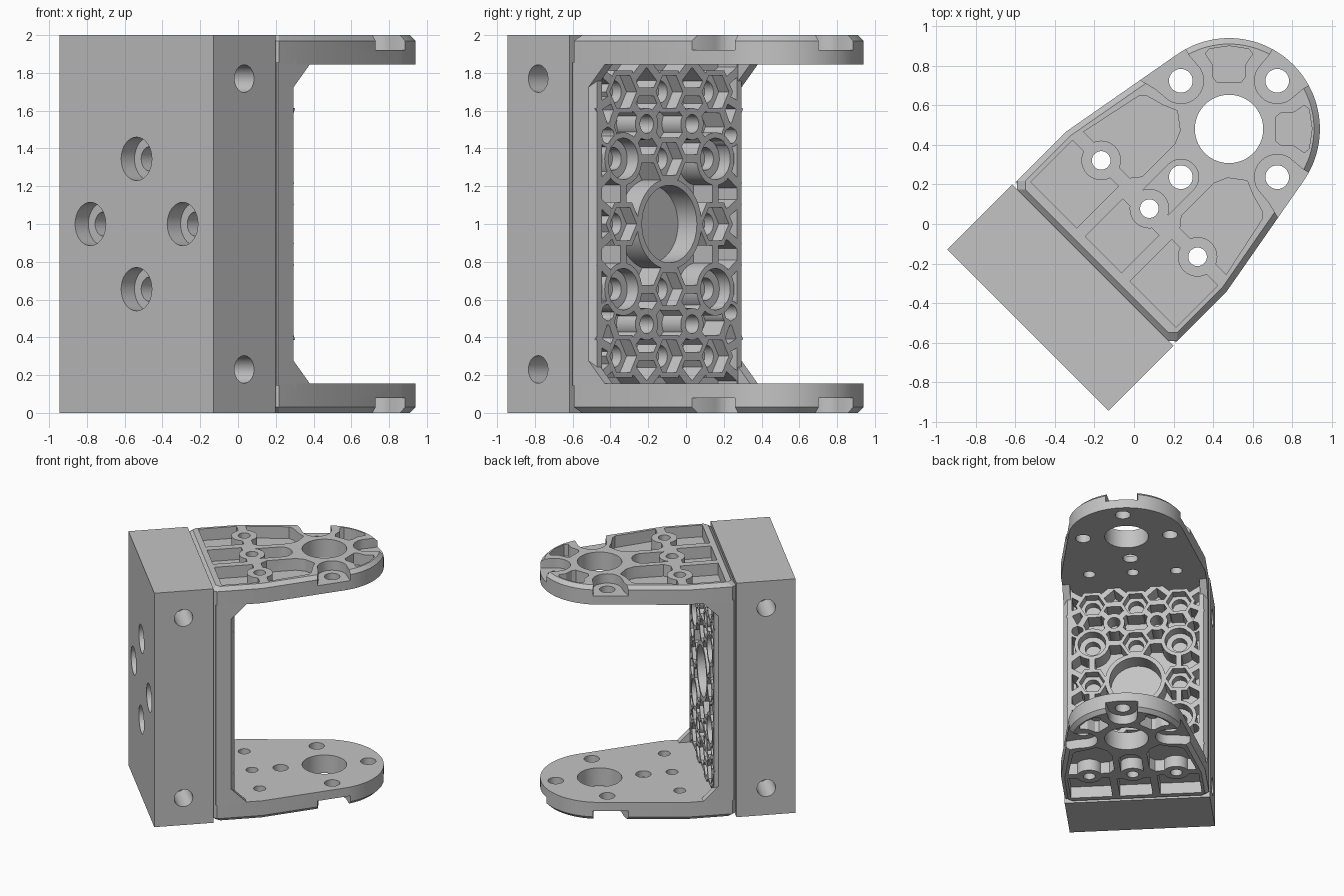
import bpy, bmesh
from math import cos, sin, pi, acos, atan2, hypot, radians
from mathutils import Matrix, Vector

if "Cube" in bpy.data.objects:
    bpy.data.objects.remove(bpy.data.objects["Cube"])

# One grey for the whole part
grey = bpy.data.materials.new("plain_grey")
grey.use_nodes = True
grey.diffuse_color = (0.55, 0.55, 0.55, 1)
grey.node_tree.nodes["Principled BSDF"].inputs["Base Color"].default_value = grey.diffuse_color

TURN = Matrix.Rotation(pi / 4, 3, "Z")   # the bracket points diagonally
BACK, REAR, FLOOR, FACE = -0.76, -0.295, -0.265, -0.124
HALF, THICK = 0.573, 0.155
EYE = 0.68                               # centre of the arm's round end
PITCH = 0.345                            # spacing of the bolt pattern
parts = []


def upright(a, b, h): return a, b, h
def flipped(a, b, h): return a, b, 2 - h
def facing(a, b, h): return h, a, b
def left_side(a, b, h): return a, h, b
def right_side(a, b, h): return a, -h, b


def add_loft(bm, rings, place, closed=False):
    """Skin a list of (points, height) rings; cap the ends or close the loop."""
    rows = [[bm.verts.new(TURN @ Vector(place(a, b, h))) for a, b in pts]
            for pts, h in rings]
    pairs = list(zip(rows, rows[1:])) + ([(rows[-1], rows[0])] if closed else [])
    for low, high in pairs:
        for i in range(len(low)):
            j = (i + 1) % len(low)
            bm.faces.new((low[i], low[j], high[j], high[i]))
    if not closed:
        bm.faces.new(rows[0])
        bm.faces.new(rows[-1])


def finish(name, bm):
    bmesh.ops.recalc_face_normals(bm, faces=bm.faces)
    mesh = bpy.data.meshes.new(name)
    bm.to_mesh(mesh)
    bm.free()
    mesh.materials.append(grey)
    obj = bpy.data.objects.new(name, mesh)
    bpy.context.collection.objects.link(obj)
    return obj


def loft(name, rings, place=upright):
    bm = bmesh.new()
    add_loft(bm, rings, place)
    obj = finish(name, bm)
    parts.append(obj)
    return obj


def circle(a, b, r, n=32):
    return [(a + r * cos(2 * pi * i / n), b + r * sin(2 * pi * i / n)) for i in range(n)]


def rect(a0, a1, b0, b1):
    return [(a0, b0), (a1, b0), (a1, b1), (a0, b1)]


def add_tube(bm, a, b, outer, inner, h0, h1, place, n=32):
    o, i = circle(a, b, outer, n), circle(a, b, inner, n)
    add_loft(bm, [(o, h0), (o, h1), (i, h1), (i, h0)], place, True)


def cut(obj, cutters):
    """Subtract a list of (rings, place) solids from an object."""
    bm = bmesh.new()
    for rings, place in cutters:
        add_loft(bm, rings, place)
    tool = finish("cutter", bm)
    tool.hide_render = True
    mod = obj.modifiers.new("cut", "BOOLEAN")
    mod.operation, mod.solver, mod.object = "DIFFERENCE", "EXACT", tool
    bpy.context.view_layer.update()
    graph = bpy.context.evaluated_depsgraph_get()
    mesh = bpy.data.meshes.new_from_object(obj.evaluated_get(graph))
    obj.modifiers.clear()
    obj.data = mesh
    bpy.data.objects.remove(tool)


# Mounting block with side holes and stepped rear holes
block_plan = rect(BACK, REAR, -0.577, 0.577)
block = loft("mounting_block", [(block_plan, 0), (block_plan, 2)])
holes = []
for z in (0.23, 1.77):
    for side in (left_side, right_side):
        c = circle(-0.53, z, 0.073)
        holes.append(([(c, 0.3), (c, 0.7)], side))
for v, z in ((PITCH, 1), (-PITCH, 1), (0, 1 + PITCH), (0, 1 - PITCH)):
    wide, slim = circle(v, z, 0.115), circle(v, z, 0.065)
    holes.append(([(wide, -0.9), (wide, -0.66), (slim, -0.66), (slim, -0.4)], facing))
cut(block, holes)


# Arms: tapered plates with a round end
def arm_outline(inset):
    half, r, c = HALF - inset, 0.46 - inset, 0.03
    du, rear = 0.09 - EYE, REAR + inset
    tangent = atan2(half, du) - acos(r / hypot(du, half))
    side = [(rear, half - c), (rear + c, half), (0.09, half)]
    arc = [(EYE + r * cos(t), r * sin(t))
           for t in (tangent * (1 - i / 24) for i in range(49))]
    return side + arc + [(u, -v) for u, v in reversed(side)]


def scallop(direction):
    """Recess round an edge bolt hole, flaring open to the rim."""
    pts = [(0.115 * cos(t), 0.115 * sin(t)) for t in
           (pi / 2 + pi * i / 16 for i in range(17))]
    pts += [(0.06, -0.12), (0.12, -0.135), (0.25, -0.17),
            (0.25, 0.17), (0.12, 0.135), (0.06, 0.12)]
    co, si = cos(direction), sin(direction)
    return [(EYE + (PITCH + p) * co - q * si, (PITCH + p) * si + q * co) for p, q in pts]


def tip_pocket(direction):
    co, si = cos(direction), sin(direction)
    pts = [(0.235, -0.06), (0.26, -0.08), (0.33, -0.085), (0.38, -0.12), (0.405, -0.1),
           (0.42, 0), (0.405, 0.1), (0.38, 0.12), (0.33, 0.085), (0.26, 0.08), (0.235, 0.06)]
    return [(EYE + p * co - q * si, p * si + q * co) for p, q in pts]


slot = [(0.15, -0.09)] + [(0.336 + 0.09 * sin(t), -0.09 * cos(t)) for t in
                          (pi * i / 12 for i in range(13))] + [(0.15, 0.09)]
web_pocket = [(0.15, 0.51), (0.48, 0.44), (0.505, 0.41), (0.53, 0.32), (0.56, 0.25),
              (0.5, 0.17), (0.43, 0.14), (0.2, 0.14), (0.15, 0.18)]
mirror = lambda pts: [(u, -v) for u, v in pts]
base_pocket = rect(-0.22, 0.08, 0.19, 0.52)
pockets = [slot, web_pocket, mirror(web_pocket), base_pocket, mirror(base_pocket),
           rect(-0.22, 0.05, -0.13, 0.13), tip_pocket(pi / 4), tip_pocket(-pi / 4)]
scallops = [scallop(t) for t in (0, pi / 2, -pi / 2)]
arm_bosses = [(0.11, v) for v in (-PITCH, 0, PITCH)]
bolt_holes = [(EYE + PITCH, 0), (EYE - PITCH, 0), (EYE, PITCH), (EYE, -PITCH)]

for label, place in (("upper", upright), ("lower", flipped)):
    arm = loft(label + "_arm", [(arm_outline(0), 2 - THICK), (arm_outline(0), 1.97),
                                (arm_outline(0.03), 2)], place)
    cut(arm, [([(p, 1.9), (p, 2.1)], place) for p in pockets]
        + [([(p, 1.92), (p, 2.1)], place) for p in scallops])
    rounds = [circle(EYE, 0, 0.173, 64)]
    rounds += [circle(u, v, 0.06) for u, v in bolt_holes]
    rounds += [circle(u, v, 0.047) for u, v in arm_bosses]
    cut(arm, [([(c, 1.7), (c, 2.1)], place) for c in rounds])
    bm = bmesh.new()
    for u, v in arm_bosses:
        add_tube(bm, u, v, 0.1, 0.047, 1.89, 2, place)
    parts.append(finish(label + "_arm_bosses", bm))

# Back plate, its chamfered side rails and corner gussets
plate = [(REAR, HALF - 0.03), (REAR + 0.03, HALF), (FLOOR, HALF)]
plate += [(u, -v) for u, v in reversed(plate)]
loft("back_plate", [(plate, THICK - 0.01), (plate, 2 - THICK + 0.01)])
rail = [(FLOOR - 0.01, HALF), (-0.156, HALF), (FACE, HALF - 0.032),
        (FACE, 0.505), (FLOOR - 0.01, 0.505)]
gusset = [(-0.16, THICK - 0.01), (-0.035, THICK - 0.01), (-0.035, THICK),
          (-0.156, THICK + 0.12)]
for label, s in (("left", 1), ("right", -1)):
    pts = [(u, s * v) for u, v in rail]
    loft(label + "_rail", [(pts, THICK - 0.01), (pts, 2 - THICK + 0.01)])
    for end, up in (("lower", False), ("upper", True)):
        tri = [(u, 2 - z if up else z) for u, z in gusset]
        loft(f"{label}_{end}_gusset", [(tri, 0.515), (tri, HALF)],
             left_side if s > 0 else right_side)

# Lattice of nut traps and bosses: position, outer radius, inner radius, sides
quarter = {
    "corner": (PITCH, 0.7, 0.13, 0.1, 6), "top": (0, 0.7, 0.13, 0.1, 6),
    "small": (0.17, 0.53, 0.085, 0.05, 24), "edge": (0.46, 0.47, 0.065, 0.045, 24),
    "round": (PITCH, PITCH, 0.14, 0.11, 32), "inner": (0, PITCH, 0.13, 0.1, 6),
    "middle": (PITCH, 0, 0.13, 0.1, 6),
    "rim_top": (0.53, 0.82, 0, 0, 0), "rim_high": (0.53, 0.62, 0, 0, 0),
    "rim_mid": (0.53, 0.2, 0, 0, 0), "rim_low": (0.53, 0.12, 0, 0, 0),
    "end": (0.17, 0.86, 0, 0, 0),
}
links = """corner-top corner-edge corner-small top-small small-round small-inner
edge-round round-inner round-middle round-rim_mid middle-rim_low corner-rim_top
corner-rim_high edge-rim_high corner-end top-end""".split()


def add_rib(bm, start, stop, width=0.045):
    p, q = Vector(start[:2]), Vector(stop[:2])
    along = (q - p).normalized()
    across = Vector((-along.y, along.x)) * width / 2
    p, q = p + along * max(start[2] - 0.025, 0), q - along * max(stop[2] - 0.025, 0)
    if (q - p).dot(along) > 0:
        pts = [p - across, q - across, q + across, p + across]
        add_loft(bm, [(pts, FLOOR - 0.01), (pts, FACE)], facing)


rings, seats, ribs = bmesh.new(), bmesh.new(), bmesh.new()
add_tube(rings, 0, 1, 0.24, 0.205, FLOOR - 0.01, FACE, facing, 64)
done = set()
for sv in (1, -1):
    for sz in (1, -1):
        spot = {k: (sv * a, 1 + sz * b, r, i, n) for k, (a, b, r, i, n) in quarter.items()}
        for a, b, outer, inner, n in spot.values():
            if n and (a, b) not in done:
                done.add((a, b))
                add_tube(rings, a, b, outer, inner, FLOOR - 0.01, FACE, facing, n)
                if inner > 0.08:
                    add_tube(seats, a, b, 0.105, 0.06, FLOOR - 0.01, -0.2, facing)
        for link in links:
            first, second = link.split("-")
            add_rib(ribs, spot[first], spot[second])
for name, bm in (("lattice_rings", rings), ("lattice_seats", seats), ("lattice_ribs", ribs)):
    parts.append(finish(name, bm))

# Smooth the round walls, keep the edges crisp
bpy.ops.object.select_all(action="DESELECT")
for obj in parts:
    obj.select_set(True)
bpy.context.view_layer.objects.active = parts[0]
bpy.ops.object.shade_smooth_by_angle(angle=radians(25))
